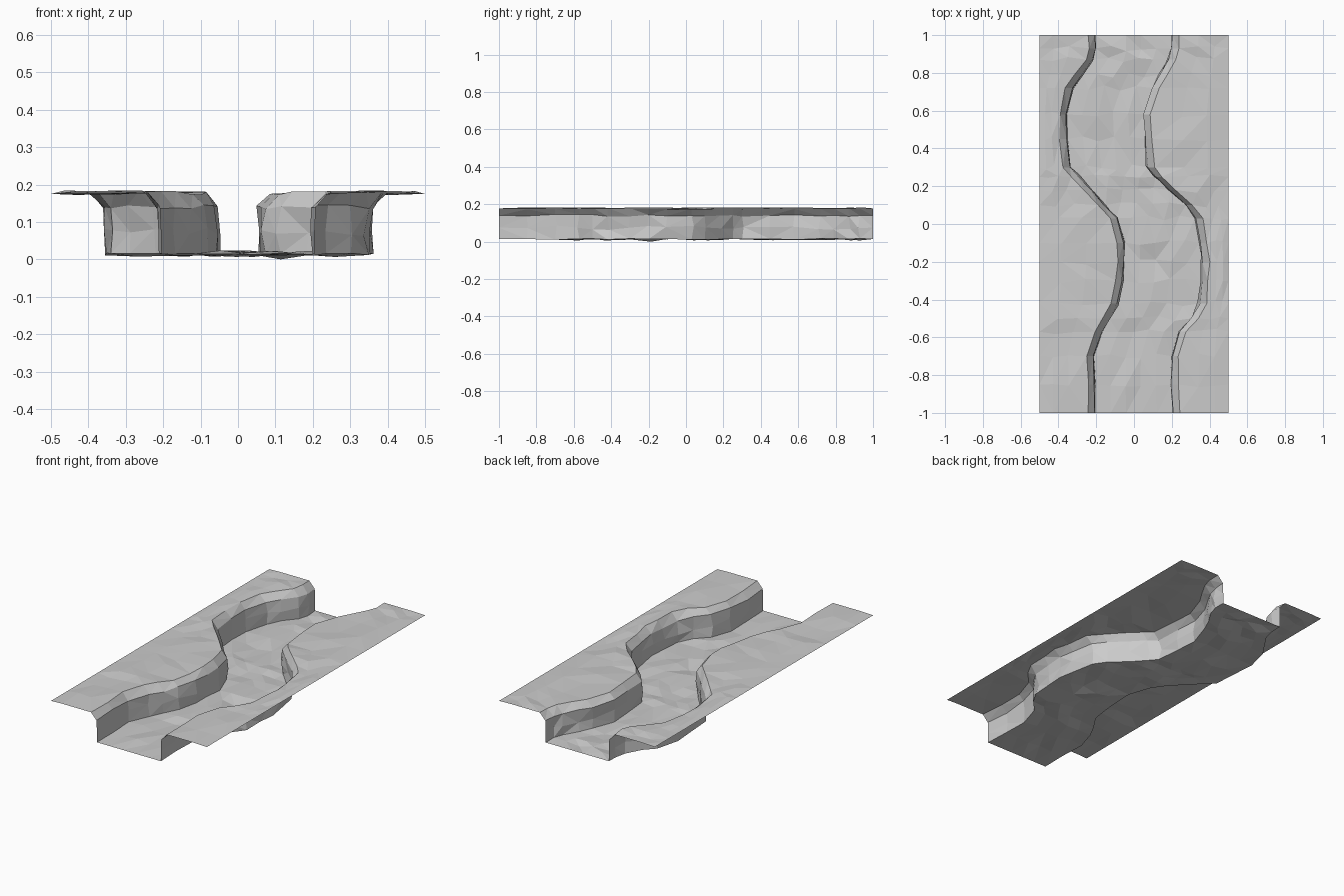
import bpy, bmesh, random

if "Cube" in bpy.data.objects:
    bpy.data.objects.remove(bpy.data.objects["Cube"])
random.seed(4)

# Winding banks: y, left wall x, right wall x
BANKS = [(-1, -.205, .205), (-.85, -.205, .195), (-.7, -.21, .20), (-.57, -.165, .24),
         (-.5, -.125, .30), (-.42, -.085, .345), (-.3, -.06, .355), (-.2, -.05, .36),
         (-.1, -.05, .35), (.03, -.09, .325), (.1, -.155, .27), (.18, -.225, .185),
         (.25, -.295, .11), (.3, -.335, .07), (.45, -.355, .06), (.58, -.355, .05),
         (.72, -.325, .095), (.79, -.275, .135), (.87, -.215, .18), (.93, -.2, .197),
         (1, -.205, .2)]
LIP = .038       # width of the sloped shoulder
HALF = .5


def jit(a):
    return random.uniform(-a, a)


def bank(side, x, y, end):
    """Points from wall foot up over the shoulder to the outer edge."""
    k = 0 if end else 1
    wall = [(x + k * jit(.006), y, .014 + k * jit(.004)),
            (x + k * jit(.009), y + k * jit(.012), .075 + k * jit(.012)),
            (x + side * .003 + k * jit(.004), y, .14 + k * jit(.006))]
    lip = x + side * LIP
    top = [(lip + k * jit(.004), y, .178 + k * jit(.005))]
    for t in (.4, .72):
        top.append((lip + (side * HALF - lip) * t, y + k * jit(.015), .178 + k * jit(.006)))
    top.append((side * HALF, y, .175))
    return wall + top


def strip(name, rows):
    """Skin neighbouring cross-sections into a flat-shaded triangulated sheet."""
    bm = bmesh.new()
    grid = [[bm.verts.new(p) for p in row] for row in rows]
    for a, b in zip(grid, grid[1:]):
        for i in range(len(a) - 1):
            bm.faces.new((a[i], a[i + 1], b[i + 1], b[i]))
    bmesh.ops.triangulate(bm, faces=bm.faces[:])
    mesh = bpy.data.meshes.new(name)
    bm.to_mesh(mesh)
    bm.free()
    bpy.context.collection.objects.link(bpy.data.objects.new(name, mesh))


left, right, bed = [], [], []
for y, xl, xr in BANKS:
    end = abs(y) == 1
    l, r = bank(-1, xl, y, end), bank(1, xr, y, end)
    # Uneven river bed between the two wall feet
    floor = [l[0]]
    for t in (.2, .4, .6, .8):
        z = .014 if end else .015 + jit(.009)
        if y == -.2 and t == .4:
            z = 0
        floor.append((xl + (xr - xl) * t, y + (0 if end else jit(.015)), z))
    floor.append(r[0])
    left.append(l[::-1])
    right.append(r)
    bed.append(floor)

strip("left_bank", left)
strip("right_bank", right)
strip("river_bed", bed)
